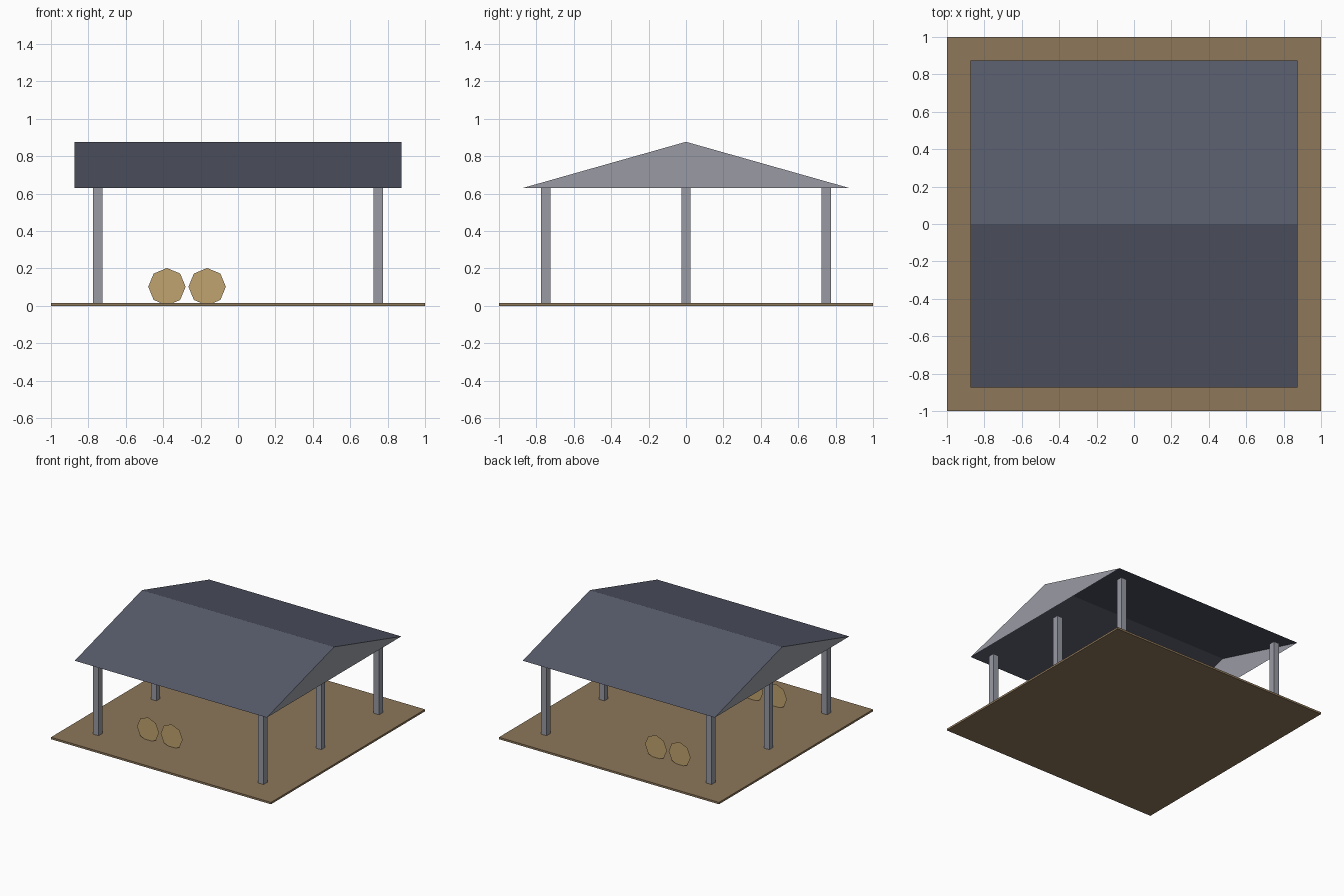
import bpy, bmesh
from math import pi
from mathutils import Matrix

cube = bpy.data.objects.get("Cube")
if cube:
    bpy.data.objects.remove(cube, do_unlink=True)


def material(name, r, g, b):
    """Flat colour given as 0-255 display values, stored linear."""
    def lin(c):
        c /= 255
        return c / 12.92 if c <= 0.04045 else ((c + 0.055) / 1.055) ** 2.4
    colour = (lin(r), lin(g), lin(b), 1)
    m = bpy.data.materials.new(name)
    m.use_nodes = True
    m.diffuse_color = colour
    bsdf = m.node_tree.nodes["Principled BSDF"]
    bsdf.inputs["Base Color"].default_value = colour
    bsdf.inputs["Roughness"].default_value = 0.9
    return m


EARTH = material("earth_brown", 141, 119, 90)
ROOF = material("slate_blue", 86, 90, 105)
STEEL = material("pale_grey", 152, 154, 164)
STRAW = material("straw", 192, 163, 110)


def add_object(name, bm, *mats):
    mesh = bpy.data.meshes.new(name)
    bm.to_mesh(mesh)
    bm.free()
    for m in mats:
        mesh.materials.append(m)
    ob = bpy.data.objects.new(name, mesh)
    bpy.context.collection.objects.link(ob)
    return ob


def box(name, mat, x, y, z0, z1, wx, wy):
    bm = bmesh.new()
    place = Matrix.Translation((x, y, (z0 + z1) / 2))
    bmesh.ops.create_cube(bm, size=1, matrix=place @ Matrix.Diagonal((wx, wy, z1 - z0, 1)))
    return add_object(name, bm, mat)


EAVE, RIDGE, HALF = 0.63, 0.877, 0.873

# Ground slab
box("ground", EARTH, 0, 0, 0, 0.016, 2, 2)

# Six square posts
for side, x in (("left", 0.75), ("right", -0.75)):
    for row, y in (("front", -0.75), ("middle", 0), ("back", 0.75)):
        box(f"{row}_{side}_post", STEEL, x, y, 0.002, EAVE, 0.05, 0.05)

# Gable roof: thin sheets, open underneath
bm = bmesh.new()
ends = [[bm.verts.new((x, y, z)) for y, z in ((-HALF, EAVE), (0, RIDGE), (HALF, EAVE))]
        for x in (-HALF, HALF)]
right, left = ends
for i in range(2):
    bm.faces.new((right[i], left[i], left[i + 1], right[i + 1]))
bm.faces.new(right)
bm.faces.new(left[::-1])
bm.normal_update()
for f in bm.faces:
    if f.normal.z < 0:
        f.normal_flip()
    if abs(f.normal.x) > 0.9:
        f.material_index = 1
        if f.normal.x * f.calc_center_median().x < 0:
            f.normal_flip()
add_object("roof", bm, ROOF, STEEL)

# Octagonal straw bale ends, front and back
for row, y, turn in (("front", -0.625, pi / 2), ("back", 0.625, -pi / 2)):
    for side, x in (("outer", -0.38), ("inner", -0.165)):
        bm = bmesh.new()
        place = Matrix.Translation((x, y, 0.102)) @ Matrix.Rotation(turn, 4, "X")
        bmesh.ops.create_circle(bm, cap_ends=True, segments=8, radius=0.1, matrix=place)
        add_object(f"{row}_{side}_bale_end", bm, STRAW)
